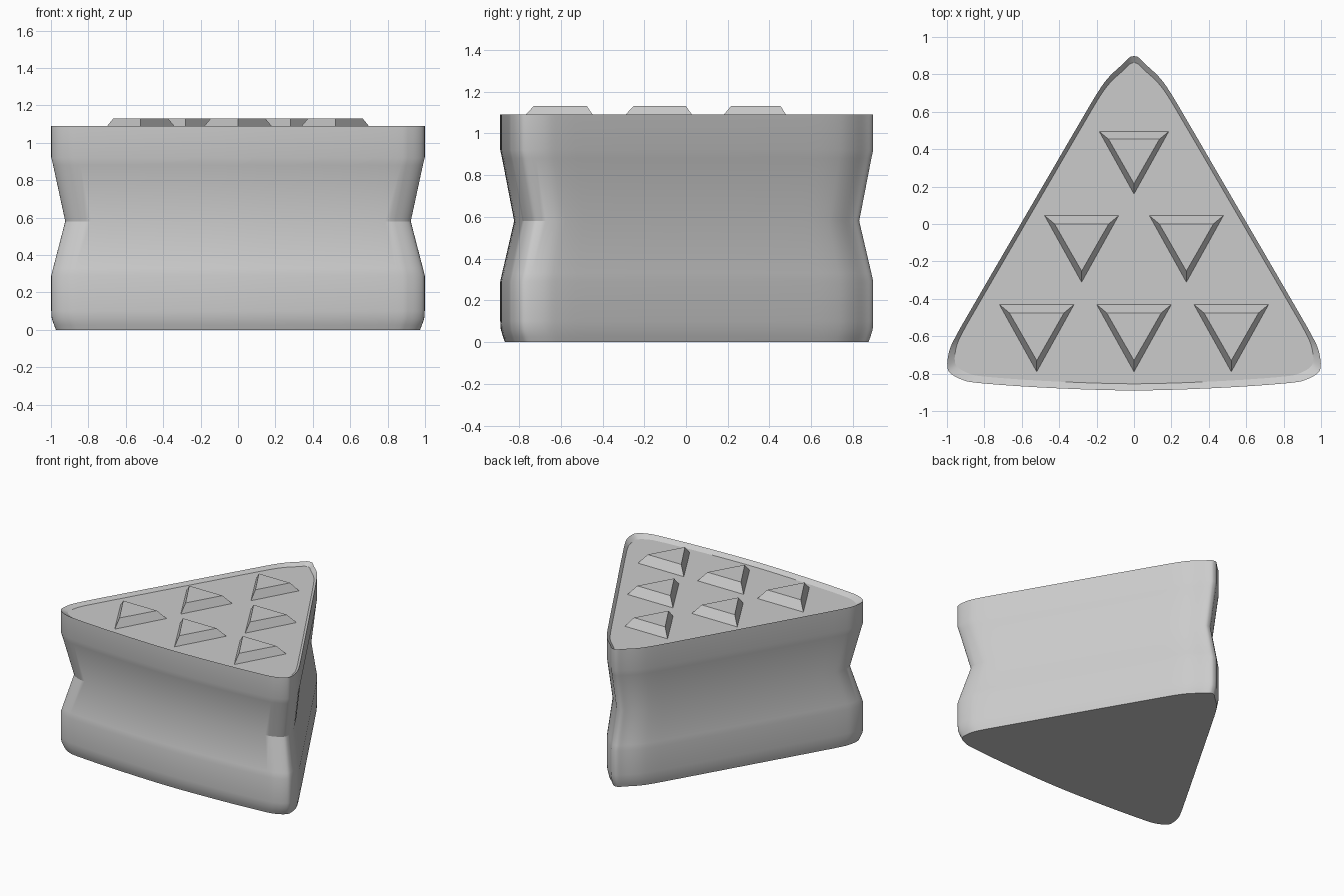
import bpy
import math
from mathutils import Vector

cube = bpy.data.objects.get("Cube")
if cube:
    bpy.data.objects.remove(cube, do_unlink=True)

grey = bpy.data.materials.new("light_grey")
grey.use_nodes = True
COLOUR = (0.6, 0.6, 0.6, 1.0)
grey.diffuse_color = COLOUR
bsdf = next(n for n in grey.node_tree.nodes if n.type == "BSDF_PRINCIPLED")
bsdf.inputs["Base Color"].default_value = COLOUR


def loft(name, rings, smooth=None):
    """Skin a stack of equal rings and cap both ends."""
    n = len(rings[0])
    verts = [p for ring in rings for p in ring]
    faces = [tuple(reversed(range(n))),
             tuple(range(len(verts) - n, len(verts)))]
    for r in range(len(rings) - 1):
        for i in range(n):
            j = (i + 1) % n
            faces.append((r * n + i, r * n + j, r * n + n + j, r * n + n + i))
    mesh = bpy.data.meshes.new(name)
    mesh.from_pydata(verts, [], faces)
    mesh.materials.append(grey)
    obj = bpy.data.objects.new(name, mesh)
    bpy.context.collection.objects.link(obj)
    if smooth:
        bpy.ops.object.select_all(action="DESELECT")
        obj.select_set(True)
        bpy.context.view_layer.objects.active = obj
        bpy.ops.object.shade_smooth_by_angle(angle=math.radians(smooth))
    return obj


def closed_curve(points, steps):
    """Round a closed outline with Catmull-Rom interpolation."""
    out, n = [], len(points)
    for i in range(n):
        a, b, c, d = (points[(i + k) % n] for k in (-1, 0, 1, 2))
        for s in range(steps):
            t = s / steps
            out.append(0.5 * (2 * b + (c - a) * t + (2 * a - 5 * b + 4 * c - d) * t**2
                              + (3 * b - a - 3 * c + d) * t**3))
    return out


# Rounded triangular outline, mirrored across x = 0
half = [Vector(p) for p in (
    (0, -0.89), (0.3, -0.883), (0.6, -0.868), (0.85, -0.848), (0.92, -0.832),
    (0.975, -0.803), (0.998, -0.765), (0.988, -0.68), (0.95, -0.595),
    (0.85, -0.42), (0.6, 0.01), (0.3, 0.525), (0.19, 0.71), (0.13, 0.79),
    (0.06, 0.855), (0.025, 0.89), (0, 0.897))]
outline = closed_curve(half + [Vector((-p.x, p.y)) for p in half[-2:0:-1]], 4)

# Waisted body with a shallow recessed top: (height, scale)
FLOOR, TOP = 1.065, 1.13
profile = [(0, 0.975), (0.025, 0.985), (0.06, 0.997), (0.1, 1), (0.29, 1),
           (0.33, 0.99), (0.58, 0.925), (0.88, 0.99), (0.92, 1),
           (1.09, 1), (FLOOR, 0.96)]
loft("body", [[(p.x * s, p.y * s, z) for p in outline] for z, s in profile], 25)


# Raised triangular studs pointing to the front
def stud(name, x, back, size):
    def ring(w, y_back, y_tip, z):
        return [(x - w, y_back, z), (x, y_tip, z), (x + w, y_back, z)]
    loft(name, [ring(0.2 * size, back, back - 0.36 * size, FLOOR - 0.01),
                ring(0.2 * size, back, back - 0.36 * size, FLOOR),
                ring(0.146 * size, back - 0.045 * size, back - 0.3 * size, TOP)])


for row, (back, spacing, size) in enumerate(((0.495, 0, 0.93), (0.045, 0.56, 0.99),
                                             (-0.43, 0.52, 1.0))):
    for k in range(row + 1):
        stud(f"stud_{row + 1}_{k + 1}", (k - row / 2) * spacing, back, size)
